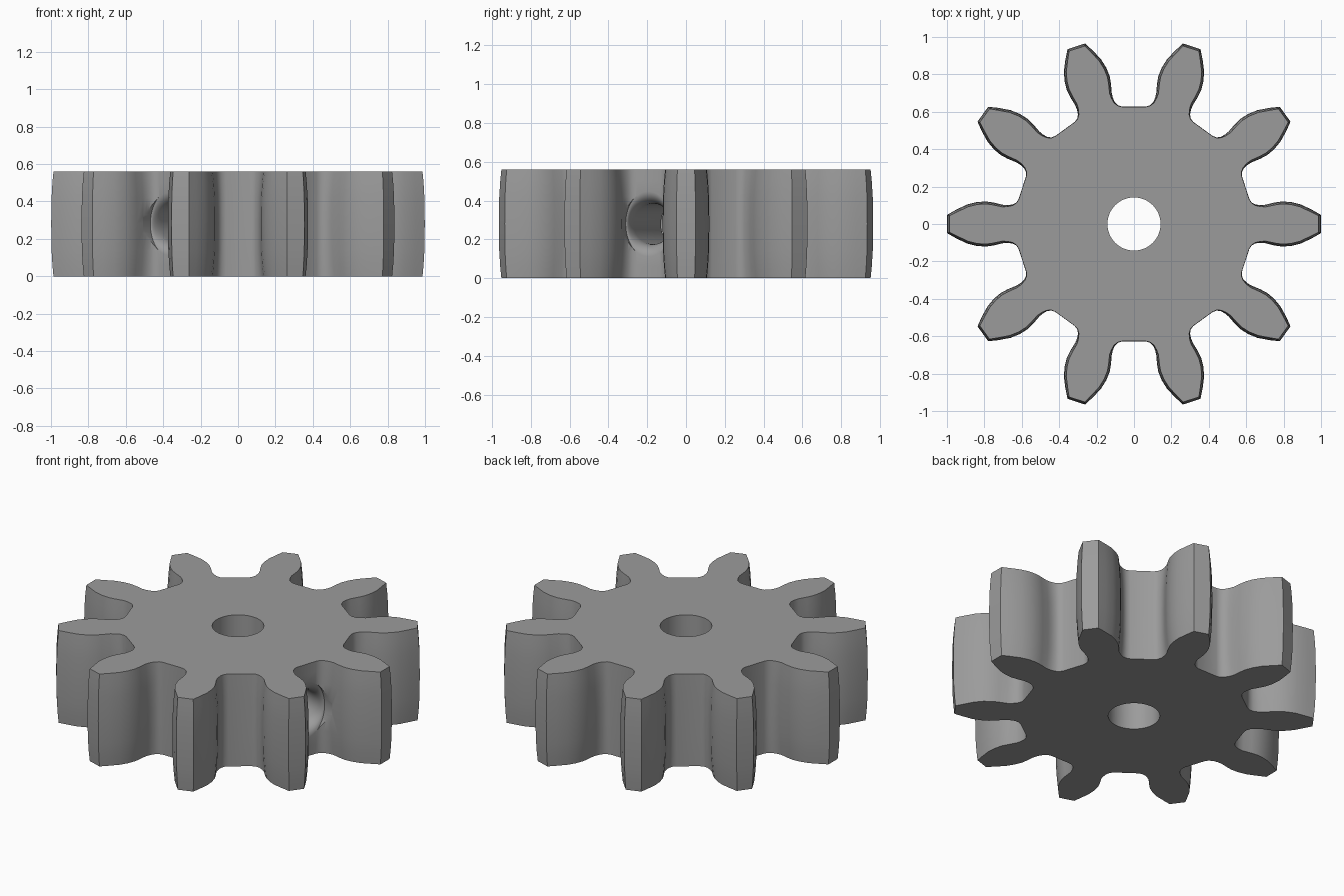
import bpy, bmesh, math
from mathutils import Vector, Matrix

if "Cube" in bpy.data.objects:
    bpy.data.objects.remove(bpy.data.objects["Cube"])

TEETH, H = 10, 0.56
STEP = math.tau / TEETH
# Half of one tooth gap: (sideways, outward), from gap floor to tooth tip
HALF = [(.064, .628), (.085, .634), (.102, .65), (.113, .675), (.119, .70),
        (.123, .75), (.130, .79), (.148, .835), (.176, .88), (.22, .927), (.262, .965)]
GAP = [(-s, r) for s, r in reversed(HALF)] + HALF

steel = bpy.data.materials.new("grey_steel")
steel.diffuse_color = (0.33, 0.33, 0.33, 1)
steel.use_nodes = True
steel.node_tree.nodes["Principled BSDF"].inputs["Base Color"].default_value = steel.diffuse_color


def new_object(name, bm):
    bmesh.ops.recalc_face_normals(bm, faces=bm.faces)
    me = bpy.data.meshes.new(name)
    bm.to_mesh(me)
    bm.free()
    me.materials.append(steel)
    ob = bpy.data.objects.new(name, me)
    bpy.context.collection.objects.link(ob)
    return ob


def loft(name, rings):
    """Skin a stack of equal-length rings and cap both ends."""
    bm = bmesh.new()
    vs = [[bm.verts.new(p) for p in ring] for ring in rings]
    n = len(vs[0])
    for a, b in zip(vs, vs[1:]):
        for i in range(n):
            j = (i + 1) % n
            bm.faces.new((a[i], a[j], b[j], b[i]))
    bm.faces.new(vs[0])
    bm.faces.new(vs[-1])
    return new_object(name, bm)


# Full gear outline, counter-clockwise, teeth centred on multiples of STEP
outline = []
for k in range(TEETH):
    a = STEP * (k + .5)
    out, side = Vector((math.cos(a), math.sin(a))), Vector((-math.sin(a), math.cos(a)))
    outline += [out * r + side * s for s, r in GAP]


def inset(amount):
    """Draw the teeth inwards, fading to nothing at the gap floors."""
    pts, n = [], len(outline)
    for i, p in enumerate(outline):
        t = (outline[(i + 1) % n] - outline[i - 1]).normalized()
        fade = min(1, max(0, (p.length - .62) / .1))
        pts.append(p + Vector((-t.y, t.x)) * amount * fade)
    return pts


# Gear body with crowned teeth
crown = [(0, .013), (.06, .007), (.14, .002), (.28, 0), (.42, .002), (.50, .007), (H, .013)]
gear = loft("gear", [[(p.x, p.y, z) for p in inset(d)] for z, d in crown])


def cut(cutter):
    cutter.hide_render = True
    cutter.hide_set(True)
    mod = gear.modifiers.new(cutter.name, 'BOOLEAN')
    mod.operation, mod.solver, mod.object = 'DIFFERENCE', 'EXACT', cutter


def circle(rx, ry, n=64):
    return [(rx * math.cos(math.tau * i / n), ry * math.sin(math.tau * i / n)) for i in range(n)]


# Shaft bore
cut(loft("bore_cutter", [[(x, y, z) for x, y in circle(.142, .142)] for z in (-.2, H + .2)]))

# Two set-screw holes with rounded mouths, running from gap floors to the bore
profile = [(.02, .105, .105), (.55, .105, .105)]
for i in range(1, 7):
    t = i / 6 * math.pi / 2
    f = 1 - math.cos(t)
    profile.append((.55 + .078 * math.sin(t), .105 + .018 * f, .105 + .065 * f))
profile.append((.70, .123, .17))
for n, deg in enumerate((-18, -126)):
    rot = Matrix.Rotation(math.radians(deg), 3, 'Z')
    cut(loft(f"screw_hole_cutter_{n + 1}",
             [[rot @ Vector((r, s, z + H / 2)) for s, z in circle(w, h)] for r, w, h in profile]))

# Smooth flanks, sharp rims
bpy.context.view_layer.objects.active = gear
gear.select_set(True)
for m in list(gear.modifiers):
    bpy.ops.object.modifier_apply(modifier=m.name)
bpy.ops.object.shade_smooth_by_angle(angle=math.radians(32))
